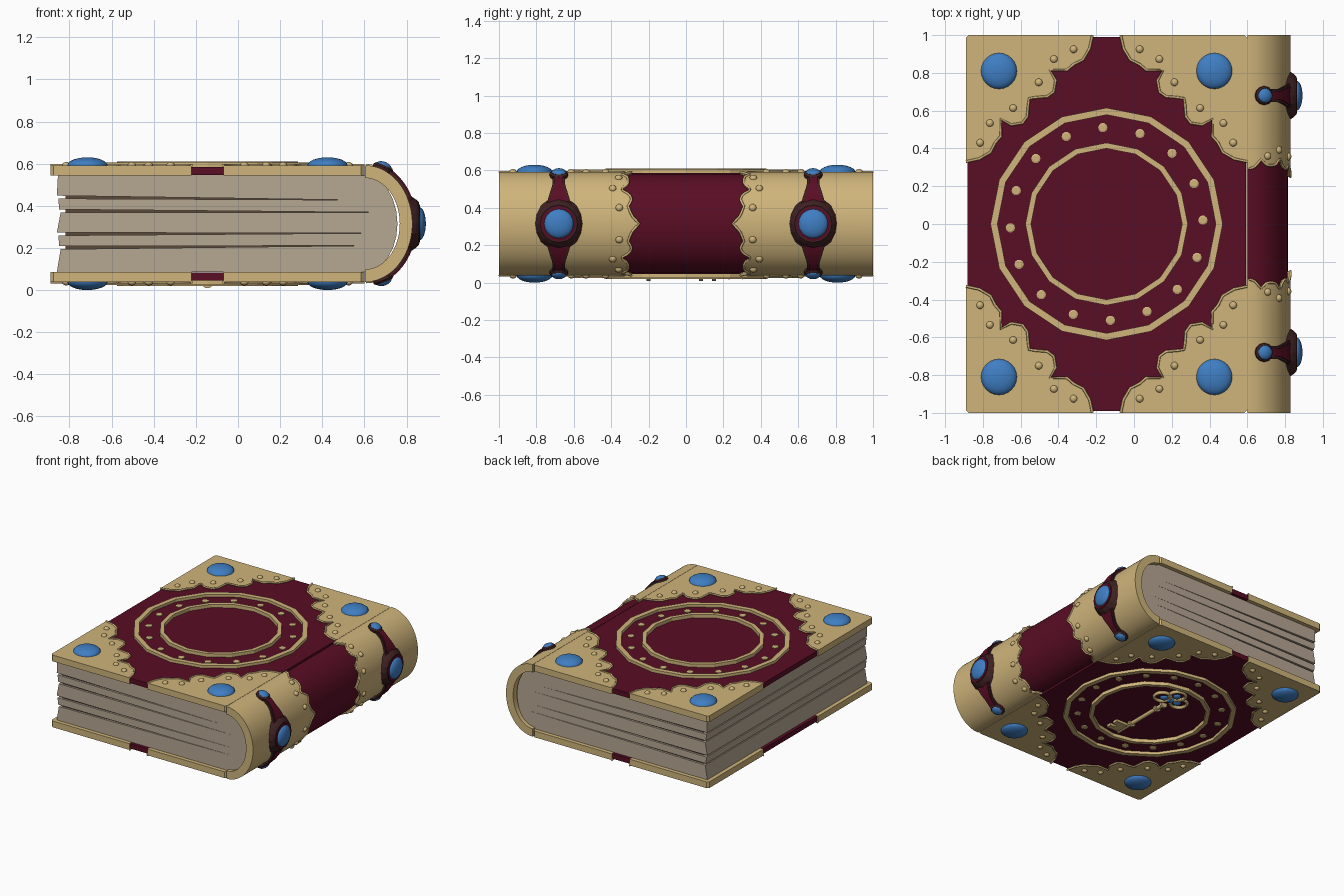
import bpy, bmesh
from math import sin, cos, pi, radians
from mathutils import Vector, Matrix

if "Cube" in bpy.data.objects:
    bpy.data.objects.remove(bpy.data.objects["Cube"])

CX, MID = -0.145, 0.315      # cover centre in x, book mid height
HX = 0.745                   # cover half width
FACE = 0.277                 # mid height to outer cover face


def material(name, rgb):
    m = bpy.data.materials.new(name)
    m.use_nodes = True
    m.diffuse_color = (*rgb, 1)
    m.node_tree.nodes["Principled BSDF"].inputs["Base Color"].default_value = (*rgb, 1)
    return m


GOLD = material("pale gold", (0.63, 0.46, 0.2))
RED = material("dark red leather", (0.1, 0.004, 0.018))
BLUE = material("blue gem", (0.05, 0.21, 0.55))
BROWN = material("dark brown", (0.05, 0.015, 0.016))
PAPER = material("paper", (0.47, 0.385, 0.29))
GAP = material("paper shadow", (0.1, 0.065, 0.04))


def finish(name, bm, mat, smooth=False):
    bmesh.ops.remove_doubles(bm, verts=bm.verts, dist=0.0001)
    bmesh.ops.recalc_face_normals(bm, faces=bm.faces)
    me = bpy.data.meshes.new(name)
    bm.to_mesh(me)
    bm.free()
    me.materials.append(mat)
    ob = bpy.data.objects.new(name, me)
    bpy.context.collection.objects.link(ob)
    if smooth:
        bpy.ops.object.select_all(action='DESELECT')
        ob.select_set(True)
        bpy.context.view_layer.objects.active = ob
        bpy.ops.object.shade_smooth_by_angle(angle=radians(40))
    return ob


def skin(bm, loops, closed):
    """Quads between successive loops of points, capped when not closed."""
    rows = [[bm.verts.new(p) for p in loop] for loop in loops]
    n = len(rows[0])
    for a, b in zip(rows, rows[1:] + rows[:1] if closed else rows[1:]):
        for i in range(n):
            j = (i + 1) % n
            bm.faces.new((a[i], a[j], b[j], b[i]))
    if not closed:
        bm.faces.new(rows[0])
        bm.faces.new(rows[-1])


def prism(name, pts, place, lo, hi, mat):
    bm = bmesh.new()
    skin(bm, [[place(p, d) for p in pts] for d in (lo, hi)], False)
    return finish(name, bm, mat)


def at(loc, normal):
    return Matrix.Translation(loc) @ Vector(normal).to_track_quat('Z', 'Y').to_matrix().to_4x4()


def lathe(name, profile, places, mat, n=16, smooth=False, ring=False):
    """Revolve (radius, height) points, once for each placement matrix."""
    bm = bmesh.new()
    for m in places:
        loops = [[m @ Vector((r * cos(2 * pi * i / n), r * sin(2 * pi * i / n), h))
                  for i in range(n)] for r, h in profile]
        skin(bm, loops, ring)
    return finish(name, bm, mat, smooth)


def dome(r, h):
    return [(max(r * cos(t * pi / 12), 0.0002), h * sin(t * pi / 12)) for t in range(7)]


def tube(name, pts, r, mat, cyclic=False):
    cu = bpy.data.curves.new(name, 'CURVE')
    cu.dimensions = '3D'
    cu.bevel_depth, cu.bevel_resolution, cu.use_fill_caps = r, 1, True
    sp = cu.splines.new('POLY')
    sp.points.add(len(pts) - 1)
    for p, q in zip(sp.points, pts):
        p.co = (*q, 1)
    sp.use_cyclic_u = cyclic
    cu.materials.append(mat)
    ob = bpy.data.objects.new(name, cu)
    bpy.context.collection.objects.link(ob)
    bpy.ops.object.select_all(action='DESELECT')
    ob.select_set(True)
    bpy.context.view_layer.objects.active = ob
    bpy.ops.object.convert(target='MESH')


def spine_point(t, y, off=0.0):
    return Vector((0.602 + (0.226 + off) * cos(t), y, MID + (FACE + off) * sin(t)))


def spine_band(name, edges, inner, outer, mat, limit=90, n=48):
    bm = bmesh.new()
    loops = []
    for i in range(n + 1):
        t = radians(limit * (2 * i / n - 1))
        a, b = edges(t)
        loops.append([spine_point(t, a, inner), spine_point(t, b, inner),
                      spine_point(t, b, outer), spine_point(t, a, outer)])
    skin(bm, loops, False)
    return finish(name, bm, mat, True)


# Page block: outline with tapering slits on the fore edge
outline = [(-0.855, 0.545)]
for z, x, depth in ((0.44, -0.86, 0.55), (0.375, -0.85, 0.65), (0.265, -0.86, 0.64), (0.2, -0.85, 0.66)):
    outline += [(x, z + 0.008), (depth, MID + (z - MID) * 0.9), (x + 0.008, z - 0.006)]
outline += [(-0.86, 0.085)]
outline += [(0.6 + 0.157 * cos(radians(t)), MID + 0.23 * sin(radians(t))) for t in range(-90, 91, 15)]
along_y = lambda p, d: Vector((p[0], d, p[1]))
prism("pages", outline, along_y, -0.97, 0.97, PAPER)
prism("page_gaps", [(-0.82, 0.17), (0.66, 0.17), (0.66, 0.46), (-0.82, 0.46)], along_y, -0.955, 0.955, GAP)

# Scalloped corner outline measured inwards from the cover corner
half = [(0.67, 0), (0.655, 0.07), (0.62, 0.13), (0.57, 0.155), (0.535, 0.185), (0.445, 0.185),
        (0.475, 0.24), (0.465, 0.3), (0.43, 0.325), (0.37, 0.33)]
scallop = half + [(0.335, 0.335)] + [(v, u) for u, v in reversed(half)]
studs = [(0.57, 0.075), (0.466, 0.127), (0.386, 0.25)]
studs += [(v, u) for u, v in studs]

# Covers with all their trim, top then bottom
for s, side in ((1, "top"), (-1, "bottom")):
    up = (0, 0, s)
    zf = MID + s * FACE
    flat = lambda p, d: Vector((p[0], p[1], MID + s * d))
    board = [(CX - HX + 0.008, -0.99), (0.592, -0.99), (0.592, 0.99), (CX - HX + 0.008, 0.99)]
    prism(side + "_cover", board, flat, 0.232, 0.27, RED)
    rivets, gems = [], []
    for sx in (-1, 1):
        for sy in (-1, 1):
            corner = lambda u, v: (CX + sx * (HX - u), sy * (1 - v))
            pts = [corner(u, v) for u, v in scallop + [(0, 0.015), (0.015, 0)]]
            prism(side + "_corner_plate", pts, flat, 0.229, FACE, GOLD)
            tube(side + "_corner_rim", [(*corner(u, v), zf) for u, v in scallop], 0.007, GOLD)
            rivets += [at((*corner(u, v), zf), up) for u, v in studs]
            gems.append(at((*corner(0.175, 0.19), zf), up))
    lathe(side + "_rivets", dome(0.02, 0.016), rivets, GOLD, 10, True)
    lathe(side + "_corner_gems", dome(0.095, 0.038), gems, BLUE, 24, True)
    # Medallion rings and the studs between them
    centre = at((CX, 0, MID + s * 0.265), up)
    for name, r0, r1, h in (("outer", 0.578, 0.615, 0.026), ("inner", 0.4, 0.43, 0.031)):
        lathe(f"{side}_{name}_ring", [(r0, 0), (r1, 0), (r1, h), (r0, h)], [centre], GOLD, 16, ring=True)
    dots = [at((CX + 0.51 * cos(a), 0.51 * sin(a), MID + s * 0.267), up)
            for a in (2 * pi * (i + 0.1) / 16 for i in range(16))]
    lathe(side + "_ring_studs", [(0.025, 0), (0.025, 0.009), (0.018, 0.012)], dots, GOLD, 10)

# Spine: leather middle and scalloped gold ends
spine_band("spine_leather", lambda t: (-0.42, 0.42), -0.06, -0.014, RED)
steps = [(0, 0.25), (0.1, 0.29), (0.22, 0.31), (0.3, 0.29), (0.38, 0.3), (0.46, 0.35),
         (0.55, 0.31), (0.7, 0.31), (0.8, 0.34), (0.9, 0.3), (1, 0.29)]


def spine_edge(t):
    k = abs(t) / (pi / 2)
    for (a, ya), (b, yb) in zip(steps, steps[1:]):
        if k <= b:
            return ya + (yb - ya) * (k - a) / (b - a)
    return steps[-1][1]


arc = [radians(a) for a in range(-88, 89, 4)]
for s, side in ((-1, "front"), (1, "back")):
    spine_band(side + "_spine_plate", lambda t: (s * spine_edge(t), s), -0.06, 0, GOLD)
    tube(side + "_spine_rim", [spine_point(t, s * spine_edge(t)) for t in arc], 0.007, GOLD)
    normal = lambda t: (cos(t), 0, sin(t))
    pins = [at(spine_point(t, s * (spine_edge(t) + 0.05)), normal(t))
            for t in (radians(d) for d in (-62, -43, -18, 18, 43, 62))]
    lathe(side + "_spine_rivets", dome(0.02, 0.016), pins, GOLD, 10, True)

    # Spine clasp: tapered strap, round boss and gems
    y = s * 0.68
    flare = lambda t: 0.022 + 0.06 * max(0, 1 - abs(t) / radians(45))
    for name, extra, top, mat in (("strap_edge", 0.012, 0.014, BROWN), ("strap", 0, 0.02, RED)):
        spine_band(f"{side}_{name}", lambda t: (y - flare(t) - extra, y + flare(t) + extra),
                   -0.005, top, mat, 68, 32)
    hub = at((0.79, y, MID), (1, 0, 0))
    lathe(side + "_boss", [(0.14, 0), (0.138, 0.02), (0.115, 0.055), (0.1, 0.07), (0.085, 0.065)],
          [hub], BROWN, 16)
    lathe(side + "_boss_inlay", [(0.094, 0.06), (0.094, 0.072), (0.08, 0.074)], [hub], RED, 16)
    lathe(side + "_boss_gem", dome(0.08, 0.033), [at((0.859, y, MID), (1, 0, 0))], BLUE, 20, True)
    ends = [at(spine_point(t, y), normal(t)) for t in (radians(-68), radians(68))]
    lathe(side + "_strap_ends", [(0.05, -0.01), (0.05, 0.012), (0.04, 0.022)], ends, BROWN, 12)
    tips = [at(spine_point(t, y, 0.016), normal(t)) for t in (radians(-68), radians(68))]
    lathe(side + "_strap_gems", dome(0.04, 0.022), tips, BLUE, 14, True)

# Key on the underside: shaft, collars, toothed bit and looped bow
KZ = 0.036
tube("key_shaft", [(CX, -0.35, KZ), (CX, 0.16, KZ)], 0.016, GOLD)
lathe("key_collars", [(0.028, -0.01), (0.028, 0.01)],
      [at((CX, v, KZ), (0, 1, 0)) for v in (-0.2, 0.08, 0.15)], GOLD, 10)
bit = [(0, -0.34), (0.11, -0.34), (0.11, -0.3), (0.07, -0.3), (0.07, -0.275),
       (0.11, -0.275), (0.11, -0.23), (0, -0.23)]
prism("key_bit", [(CX + u, v) for u, v in bit], lambda p, d: Vector((*p, d)), 0.026, 0.046, GOLD)
for name, u, v in (("left", 0.075, 0.23), ("right", -0.075, 0.23), ("end", 0, 0.305)):
    loop = [(CX + u + 0.06 * cos(a), v + 0.06 * sin(a), KZ) for a in (2 * pi * i / 14 for i in range(14))]
    tube(f"key_{name}_loop", loop, 0.013, GOLD, True)
lathe("key_gems", dome(0.03, 0.018),
      [at((CX + u, v, KZ), (0, 0, -1)) for u, v in ((0, 0.23), (0, 0.3), (0.06, 0.23), (-0.06, 0.23))],
      BLUE, 12, True)
